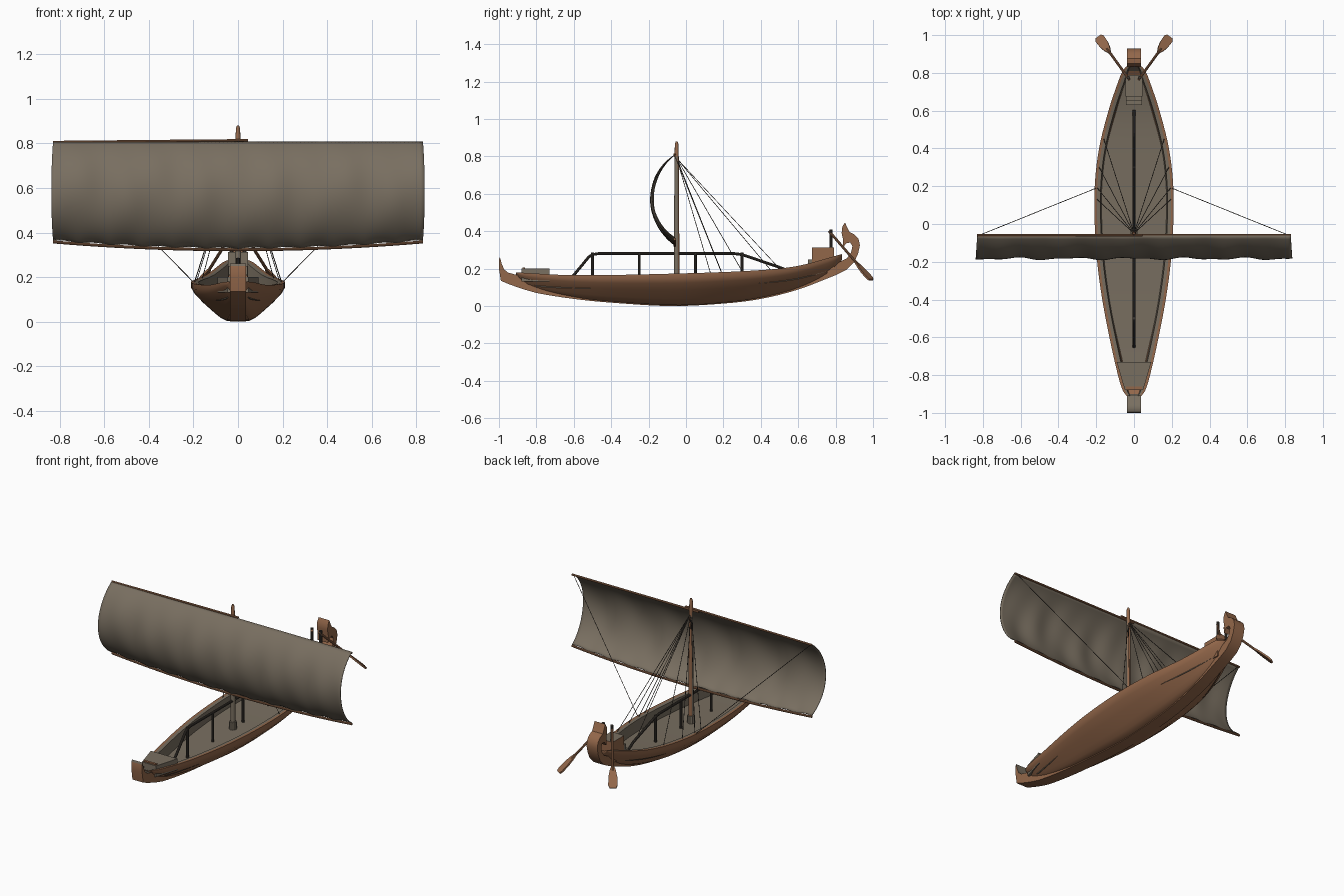
import bpy, bmesh, math
from mathutils import Vector

if "Cube" in bpy.data.objects:
    bpy.data.objects.remove(bpy.data.objects["Cube"])


def mat(name, rgb):
    m = bpy.data.materials.new(name)
    m.diffuse_color = (*rgb, 1)
    m.use_nodes = True
    m.node_tree.nodes["Principled BSDF"].inputs["Base Color"].default_value = m.diffuse_color
    return m


BROWN = mat("warm_wood", (0.29, 0.135, 0.068))
GREY = mat("weathered_grey", (0.19, 0.158, 0.118))
DARK = mat("dark_rope", (0.05, 0.042, 0.034))


def finish(name, bm, mats, angle=35):
    bmesh.ops.recalc_face_normals(bm, faces=bm.faces)
    me = bpy.data.meshes.new(name)
    bm.to_mesh(me)
    bm.free()
    ob = bpy.data.objects.new(name, me)
    bpy.context.collection.objects.link(ob)
    for m in mats:
        me.materials.append(m)
    smooth(ob, angle)
    return ob


def smooth(ob, angle=35):
    bpy.ops.object.select_all(action='DESELECT')
    ob.select_set(True)
    bpy.context.view_layer.objects.active = ob
    bpy.ops.object.shade_smooth_by_angle(angle=math.radians(angle))


def tube(name, pts, r, m, res=3, radii=None):
    cu = bpy.data.curves.new(name, 'CURVE')
    cu.dimensions = '3D'
    cu.bevel_depth = r
    cu.bevel_resolution = res
    cu.use_fill_caps = True
    sp = cu.splines.new('POLY')
    sp.points.add(len(pts) - 1)
    for i, (p, q) in enumerate(zip(sp.points, pts)):
        p.co = (*q, 1)
        p.radius = radii[i] if radii else 1
    ob = bpy.data.objects.new(name, cu)
    bpy.context.collection.objects.link(ob)
    cu.materials.append(m)
    bpy.ops.object.select_all(action='DESELECT')
    ob.select_set(True)
    bpy.context.view_layer.objects.active = ob
    bpy.ops.object.convert(target='MESH')
    ob = bpy.context.object
    smooth(ob)
    return ob


def prism(name, outline, w, mats, axis='x'):
    """Extrude a (y,z) outline across x, or an (x,y) outline between two heights."""
    bm = bmesh.new()
    if axis == 'x':
        vs = [bm.verts.new((-w, a, b)) for a, b in outline]
        step = Vector((2 * w, 0, 0))
    else:
        vs = [bm.verts.new((a, b, w[0])) for a, b in outline]
        step = Vector((0, 0, w[1] - w[0]))
    f = bm.faces.new(vs)
    ext = bmesh.ops.extrude_face_region(bm, geom=[f], use_keep_orig=True)
    bmesh.ops.translate(bm, vec=step, verts=[v for v in ext['geom'] if isinstance(v, bmesh.types.BMVert)])
    return finish(name, bm, mats)


def smooth_curve(table):
    """Smooth interpolation through a short table of (y, value)."""
    def slope(i):
        a, b = table[max(i - 1, 0)], table[min(i + 1, len(table) - 1)]
        return (b[1] - a[1]) / (b[0] - a[0])

    def f(y):
        i = 0
        while i < len(table) - 2 and y > table[i + 1][0]:
            i += 1
        (x0, v0), (x1, v1) = table[i], table[i + 1]
        h = x1 - x0
        t = (y - x0) / h
        return ((2*t**3 - 3*t*t + 1) * v0 + (t**3 - 2*t*t + t) * h * slope(i)
                + (3*t*t - 2*t**3) * v1 + (t**3 - t*t) * h * slope(i + 1))
    return f


# hull lines: half width, sheer height, hull bottom, keel bottom
half = smooth_curve([(-.91, .04), (-.88, .06), (-.8, .085), (-.6, .13), (-.4, .168), (-.2, .195), (0, .208),
                     (.2, .208), (.4, .185), (.6, .135), (.75, .085), (.81, .06), (.835, .04)])
sheer = smooth_curve([(-.91, .18), (-.6, .165), (0, .175), (.4, .192), (.6, .215), (.835, .278)])
bottom = smooth_curve([(-.91, .165), (-.89, .13), (-.8, .088), (-.6, .047), (-.4, .024), (-.05, .004),
                       (.2, .018), (.4, .045), (.6, .097), (.75, .16), (.81, .205), (.835, .25)])
keel = smooth_curve([(-.9, .1), (-.8, .07), (-.6, .038), (-.4, .018), (-.08, 0), (.2, .013),
                     (.4, .038), (.6, .088), (.8, .165)])

# hull shell with gunwale and sunken deck
bm = bmesh.new()
shape = [(0, 0), (.25, 0), (.38, .08), (.5, .2), (.75, .47), (.93, .7), (1, .85), (1, 1)]
rows = []
N = 60
for i in range(N + 1):
    y = -.91 + 1.745 * (.5 - .5 * math.cos(math.pi * i / N))
    w, t, b = half(y), sheer(y), bottom(y)
    d = min(max(t - .07, b + .02), t - .008)
    sec = [(w * u, b + (t - b) * v) for u, v in shape]
    sec += [(w - min(.014, .2 * w), t), (w - min(.032, .4 * w), t - .002),
            (w - min(.038, .5 * w), d), (0, d)]
    ring = sec + [(-x, z) for x, z in sec[-2:0:-1]]
    rows.append([bm.verts.new((x, y, z)) for x, z in ring])
n = len(rows[0])
for a, c in zip(rows, rows[1:]):
    for j in range(n):
        f = bm.faces.new((a[j], a[(j + 1) % n], c[(j + 1) % n], c[j]))
        k = j if j < n // 2 else n - 1 - j
        f.material_index = 1 if k >= len(shape) else 0
bm.faces.new(rows[0])
bm.faces.new(rows[-1])
finish("hull", bm, [BROWN, GREY], 40)

# keel with bow post and curled stern post
ys = [-.9 + .05 * i for i in range(35)]
stern_out = [(.86, .195), (.9, .235), (.92, .28), (.93, .325), (.922, .36), (.9, .383), (.875, .395), (.862, .42), (.85, .447)]
stern_in = [(.836, .425), (.832, .39), (.84, .355), (.838, .31), (.856, .335), (.878, .34), (.89, .32), (.882, .285), (.86, .255), (.82, .235)]
bow = [(-.9, .165), (-.95, .178), (-.972, .195), (-.985, .225), (-.995, .262), (-1, .25), (-1, .2), (-.99, .135), (-.95, .118)]
outline = ([(y, keel(y)) for y in ys] + stern_out + stern_in
           + [(y, bottom(y) + .012) for y in reversed(ys[1:-1])] + bow)
post = prism("keel_and_posts", outline, .037, [BROWN, GREY])
for p in post.data.polygons:
    if p.center.y < -.9 and p.normal.z > .15 and abs(p.normal.x) < .5:
        p.material_index = 1

# fore platform and its raised edge
prism("fore_platform", [(-.092, -.73), (.092, -.73), (.048, -.88), (-.048, -.88)], (.13, .2), [GREY], 'z')
prism("fore_platform_edge", [(-.045, -.86), (.045, -.86), (.042, -.875), (-.042, -.875)], (.195, .207), [BROWN], 'z')

# helmsman's seat with steps
seat = prism("stern_seat", [(-.045, .675), (.045, .675), (.045, .79), (-.045, .79)], (.18, .312), [BROWN, GREY], 'z')
for p in seat.data.polygons:
    if p.normal.z > .5 or p.normal.y < -.5:
        p.material_index = 1
for i, y in enumerate((.63, .652)):
    prism("stern_step_%d" % (i + 1), [(-.043, y), (.043, y), (.043, .68), (-.043, .68)],
          (.15, .215 + .035 * i), [GREY], 'z')

# steering oars on stanchions
for s, side in ((-1, "left"), (1, "right")):
    tube("oar_stanchion_" + side, [(s * .03, .775, .25), (s * .03, .775, .41)], .009, DARK)
    a, c = Vector((s * .025, .765, .4)), Vector((s * .188, .99, .14))
    tube("oar_shaft_" + side, [a, a.lerp(c, .72)], .007, BROWN)
    d = (c - a).normalized()
    u = Vector((0, 0, 1)).cross(d).normalized()
    nrm = d.cross(u)
    bm = bmesh.new()
    prof = [(.64, .007), (.72, .018), (.82, .025), (.95, .027), (1.0, .018)]
    pts = [(t, w) for t, w in prof] + [(t, -w) for t, w in reversed(prof)]
    lo, hi = [[bm.verts.new(a.lerp(c, t) + u * w + nrm * h) for t, w in pts] for h in (-.005, .005)]
    bm.faces.new(lo)
    bm.faces.new(hi)
    for j in range(len(pts)):
        k = (j + 1) % len(pts)
        bm.faces.new((lo[j], lo[k], hi[k], hi[j]))
    finish("oar_blade_" + side, bm, [BROWN])

# mast: grey on its forward side below the yard
mast = tube("mast", [(0, -.05, .09), (0, -.05, .5), (0, -.05, .8), (0, -.05, .865), (0, -.05, .88)],
            .015, BROWN, 4, [1, .9, .75, .65, .35])
mast.data.materials.append(GREY)
for p in mast.data.polygons:
    if p.center.z < .8 and p.normal.y < .3:
        p.material_index = 1
tube("mast_step", [(0, -.05, .09), (0, -.05, .15)], .022, GREY)

# hogging truss rope on forked posts
tube("truss_rope", [(0, -.65, .11), (0, -.6, .165), (0, -.52, .262), (0, -.5, .275), (0, -.47, .28), (0, .26, .28),
                    (0, .3, .275), (0, .52, .2), (0, .6, .15)], .008, DARK)
for i, y in enumerate((-.5, -.25, .05, .3)):
    tube("truss_post_%d" % (i + 1), [(0, y, .09), (0, y, .285)], .008, DARK)

# billowing sail
X, TOP, A = .83, .808, math.radians(54.5)
foot = lambda x: .325 + .035 * (x / X) ** 2
bm = bmesh.new()
grid = []
for i in range(97):
    x = -X + 2 * X * i / 96
    col = []
    for j in range(25):
        s = j / 24
        t = A * (2 * s - 1)
        z = TOP + (foot(x) - TOP) * (.5 + math.sin(t) / (2 * math.sin(A)))
        z += .01 * s ** 8 * abs(math.sin(x * 22))
        y = -.06 - .122 * (math.cos(t) - math.cos(A)) / (1 - math.cos(A))
        y += .005 * math.sin(math.pi * s) * (math.sin(21 * x + 4 * s) + .6 * math.sin(37 * x - 3 * s))
        col.append(bm.verts.new((x + .008 * math.copysign(math.sin(math.pi * s), x) * abs(x / X) ** 6, y, z)))
    grid.append(col)
for a, c in zip(grid, grid[1:]):
    for j in range(24):
        bm.faces.new((a[j], a[j + 1], c[j + 1], c[j]))
sail = finish("sail", bm, [GREY], 60)
mod = sail.modifiers.new("thickness", 'SOLIDIFY')
mod.thickness = .004
mod.offset = 0

# yards: two overlapping spars above, curved one below
tube("upper_yard_left", [(-X, -.06, .806), (-.3, -.06, .811), (.045, -.06, .814)], .006, BROWN)
tube("upper_yard_right", [(-.045, -.06, .802), (.3, -.06, .803), (X, -.06, .803)], .006, BROWN)
tube("lower_yard", [(x, -.06, foot(x) - .002) for x in (-X + 2 * X * i / 24 for i in range(25))], .007, BROWN)

# rigging: stays to the gunwales, braces from the yard ends
for s, side in ((-1, "left"), (1, "right")):
    for i, y in enumerate((.13, .19, .3, .45)):
        tube("stay_%s_%d" % (side, i + 1), [(0, -.05, .79), (s * (half(y) - .015), y, sheer(y))], .0018, DARK, 1)
    tube("brace_" + side, [(s * .82, -.06, .804), (s * .2, .19, .178)], .0018, DARK, 1)
tube("backstay", [(0, -.05, .79), (0, .5, .2)], .0018, DARK, 1)
